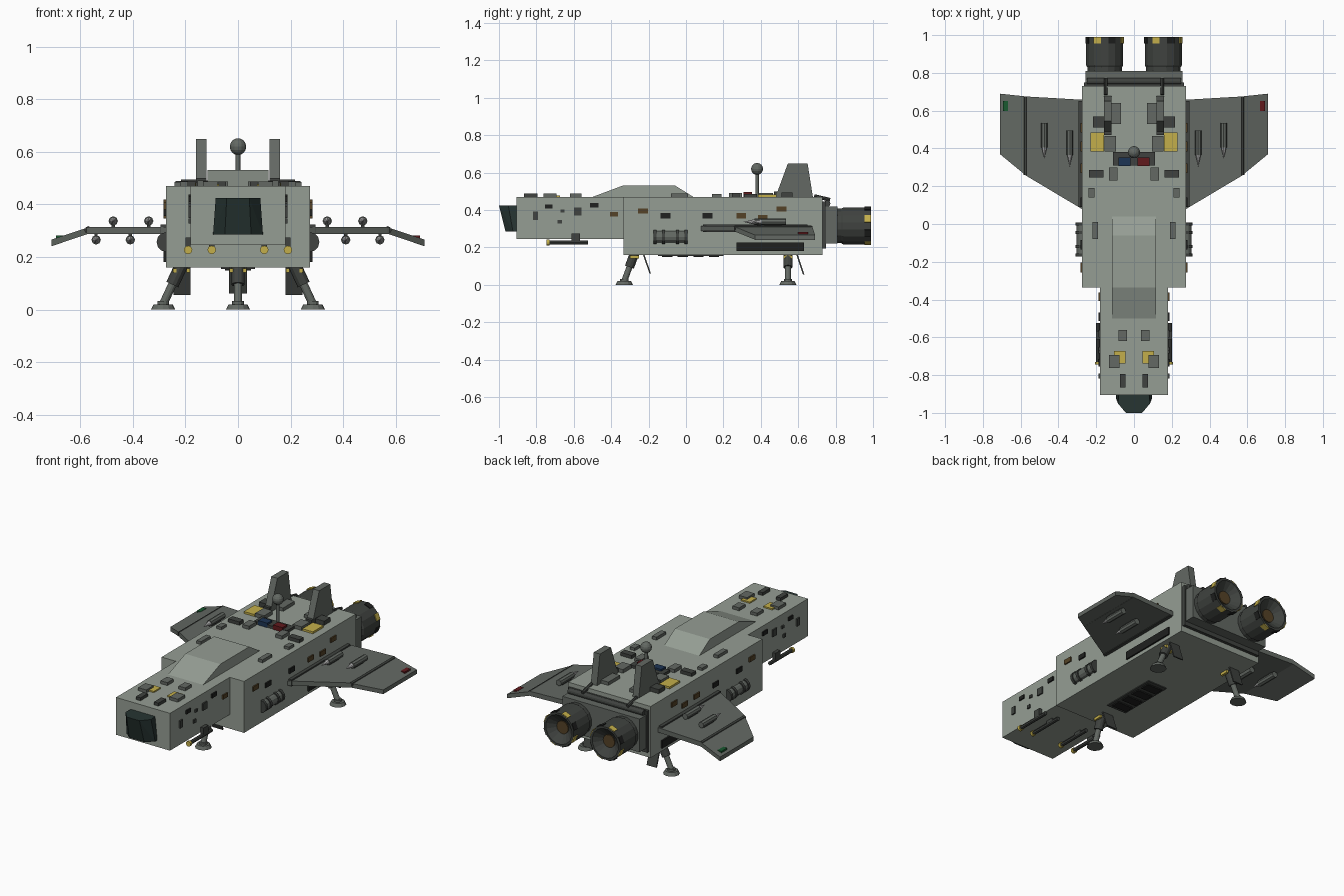
import bpy, bmesh, math
from mathutils import Vector, Matrix

if "Cube" in bpy.data.objects:
    bpy.data.objects.remove(bpy.data.objects["Cube"])

def material(name, r, g, b):
    m = bpy.data.materials.new(name)
    m.diffuse_color = (r, g, b, 1)
    m.use_nodes = True
    m.node_tree.nodes["Principled BSDF"].inputs["Base Color"].default_value = m.diffuse_color
    return m

HULL = material("hull", .30, .34, .295)
MID = material("mid_grey", .125, .14, .125)
DARK = material("dark_grey", .05, .055, .05)
BLACK = material("black", .014, .015, .014)
GLASS = material("glass", .02, .035, .032)
YELLOW = material("yellow", .55, .43, .07)
BROWN = material("brown", .09, .055, .02)
RED = material("red", .12, .01, .012)
GREEN = material("green", .01, .10, .03)
BLUE = material("blue", .012, .035, .09)
TIP = material("tip", .5, .5, .5)

def finish(name, bm, mat):
    bmesh.ops.recalc_face_normals(bm, faces=bm.faces)
    me = bpy.data.meshes.new(name)
    bm.to_mesh(me)
    bm.free()
    me.materials.append(mat)
    ob = bpy.data.objects.new(name, me)
    bpy.context.collection.objects.link(ob)
    return ob

def box(name, c, s, mat):
    bm = bmesh.new()
    bmesh.ops.create_cube(bm, size=1, matrix=Matrix.Translation(c) @ Matrix.Diagonal((*s, 1)))
    return finish(name, bm, mat)

def rod(name, a, b, r1, mat, r2=None, n=12):
    a, b = Vector(a), Vector(b)
    d = b - a
    bm = bmesh.new()
    m = Matrix.Translation((a + b) / 2) @ d.to_track_quat('Z', 'Y').to_matrix().to_4x4()
    bmesh.ops.create_cone(bm, cap_ends=True, segments=n, radius1=r1,
                          radius2=r1 if r2 is None else r2, depth=d.length, matrix=m)
    return finish(name, bm, mat)

def hull(name, pts, mat):
    bm = bmesh.new()
    for p in pts:
        bm.verts.new(p)
    bmesh.ops.convex_hull(bm, input=bm.verts)
    bmesh.ops.dissolve_limit(bm, angle_limit=.01, verts=bm.verts, edges=bm.edges)
    return finish(name, bm, mat)

def extrude_x(name, profile, x0, x1, mat, inset=0):
    return hull(name, [(x, y, z) for x in (x0, x1) for y, z in profile], mat)

# fuselage, nose and dorsal hump
box("main_body", (0, .1975, .315), (.55, 1.065, .31), HULL)
box("nose_body", (0, -.61, .3575), (.36, .59, .225), HULL)
extrude_x("dorsal_hump", [(-.5, .46), (-.5, .47), (-.335, .532), (-.06, .532), (.04, .47), (.04, .46)],
          -.117, .117, HULL)

# faceted cockpit glass
half = [(.08, -.9, .425), (.085, -.95, .425), (.043, -1, .425),
        (.095, -.9, .285), (.095, -.925, .285), (.05, -.965, .285)]
hull("cockpit_glass", [(s * x, y, z) for s in (1, -1) for x, y, z in half], GLASS)

# engine block and rear pipe
box("engine_mount", (0, .738, .32), (.53, .02, .25), DARK)
box("engine_block", (0, .775, .32), (.515, .07, .2), MID)
rod("rear_pipe", (-.25, .755, .435), (.25, .755, .435), .017, DARK)

def engine(s):
    n, x, z = 16, .155 * s, .315
    bm = bmesh.new()
    rings = []
    for r, y in ((.094, .8), (.094, .83), (.1, .84), (.1, .99), (.088, .99), (.038, .95)):
        rings.append([bm.verts.new((x + r * math.cos(2 * math.pi * (i + .5) / n), y,
                                    z + r * math.sin(2 * math.pi * (i + .5) / n))) for i in range(n)])
    for a, b in zip(rings, rings[1:]):
        for i in range(n):
            bm.faces.new((a[i], a[(i + 1) % n], b[(i + 1) % n], b[i]))
    bm.faces.new(rings[0])
    bm.faces.new(rings[-1])
    finish("engine", bm, DARK)
    rod("engine_glow", (x, .945, z), (x, .956, z), .038, BROWN, n=n)
    # hazard marks around the rim
    for i in range(0, n):
        if i % 2 == 0:
            a0, a1 = [2 * math.pi * (i + k) / n for k in (.5, 1.5)]
            hull("rim_mark", [(x + r * math.cos(a), y, z + r * math.sin(a))
                              for r in (.097, .105) for a in (a0, a1) for y in (.955, .989)],
                 YELLOW if i % 4 == 0 else BLACK)

def missile(s, x, y, z, wing_z):
    rod("missile", (s * x, y + .06, z), (s * x, y + .19, z), .018, MID, n=8)
    rod("missile_tip", (s * x, y + .06, z), (s * x, y, z), .014, TIP, 0, n=8)
    box("missile_pylon", (s * x, y + .12, (z + wing_z) / 2), (.012, .09, abs(z - wing_z)), DARK)

def leg(x, y, tx, ty):
    top, foot = Vector((tx, ty, .17)), Vector((x, y, .02))
    mid = top.lerp(foot, .5)
    rod("leg_upper", top, mid, .025, DARK)
    rod("leg_lower", mid, foot, .016, MID)
    rod("foot_pad", (x, y, 0), (x, y, .02), .046, MID, .036)
    rod("ankle", (x, y, .02), (x, y, .032), .022, MID)
    for k in (-1, 1):
        box("leg_clamp", (tx + k * .026, ty, .148), (.014, .05, .016), YELLOW)

# front landing leg and its door
leg(0, -.33, 0, -.275)
extrude_x("front_gear_door", [(-.23, .16), (-.222, .16), (-.187, .06), (-.195, .06)], -.035, .035, DARK)

for s in (-1, 1):
    engine(s)
    # wing with drooped tip
    root = [(.26, .07), (.26, .657), (.57, .675), (.57, .255)]
    hull("wing", [(s * x, y, z) for x, y in root for z in (.287, .315)], MID)
    tip = [(.57, .255, 0), (.57, .675, 0), (.71, .69, -.047), (.71, .37, -.047)]
    hull("wing_tip", [(s * x, y, z + d) for x, y, d in tip for z in (.288, .313)], MID)
    rod("wing_hinge", (s * .57, .26, .303), (s * .57, .672, .303), .014, DARK, n=8)
    box("wing_root_strip", (s * .28, .37, .303), (.03, .56, .04), DARK)
    box("tip_light", (s * .68, .625, .276), (.026, .055, .012), RED if s > 0 else GREEN)
    for x, y in ((.34, .305), (.475, .345)):
        missile(s, x, y, .337, .31)
    for x, y in ((.41, .325), (.54, .365)):
        missile(s, x, y, .265, .295)

    # tail fin
    extrude_x("tail_fin", [(.475, .46), (.545, .65), (.65, .65), (.68, .46)], s * .119, s * .16, MID)

    # rear leg and door
    leg(s * .285, .545, s * .215, .545)
    extrude_x("rear_gear_door", [(.59, .16), (.598, .16), (.633, .055), (.625, .055)],
              s * .18, s * .245, DARK)

    # nose guns: one under, one beside
    for x in (.1, .19):
        rod("gun_barrel", (s * x, -.735, .227), (s * x, -.525, .227), .011, DARK, n=8)
        rod("gun_muzzle", (s * x, -.745, .227), (s * x, -.73, .227), .016, YELLOW)
        box("gun_mount", (s * x, -.59, .25), (.02, .045, .05), DARK)

    # side tank with bands
    rod("side_tank", (s * .272, -.165, .257), (s * .272, 0, .257), .032, MID)
    for y in (-.165, -.12, -.045, 0):
        rod("tank_band", (s * .272, y - .008, .257), (s * .272, y + .008, .257), .038, DARK)
    box("side_vent", (s * .277, .45, .204), (.014, .36, .046), BLACK)

    # side windows and panels: y, z, width, height
    for y, z, w, h, m in ((-.735, .42, .04, .022, BLACK), (-.805, .37, .026, .045, DARK),
                          (-.66, .395, .02, .016, DARK), (-.675, .337, .022, .02, DARK),
                          (-.58, .392, .04, .042, DARK), (-.49, .425, .045, .024, BLACK),
                          (-.385, .378, .045, .025, BROWN)):
        box("nose_panel", (s * .181, y, z), (.014, w, h), m)
    for y, z, m in ((-.23, .395, BROWN), (-.11, .37, BLACK), (.115, .37, BLACK),
                    (.295, .37, BROWN), (.41, .36, BROWN), (.51, .405, BROWN)):
        box("side_window", (s * .276, y, z), (.014, .052, .028), m)

    # deck panels: x, y, size x, size y, height
    for x, y, w, d, h, m in ((.06, -.59, .045, .06, .018, MID), (.075, -.705, .06, .065, .008, YELLOW),
                             (.105, -.728, .055, .07, .018, MID), (.06, -.83, .03, .07, .018, DARK),
                             (.205, -.035, .03, .09, .018, MID), (.225, .165, .032, .05, .016, MID),
                             (.2, .265, .075, .04, .02, DARK), (.11, .265, .045, .07, .02, MID),
                             (.195, .435, .07, .1, .012, YELLOW), (.125, .425, .06, .08, .022, MID),
                             (.185, .54, .065, .06, .025, DARK), (.105, .585, .07, .11, .02, MID),
                             (.14, .51, .04, .08, .03, DARK)):
        box("deck_panel", (s * x, y, .465 + h / 2), (w, d, h + .01), m)
    box("deck_light", (s * .05, .33, .482), (.062, .046, .03), RED if s > 0 else BLUE)
    rod("deck_pipe", (s * .15, .685, .475), (s * .15, .77, .455), .01, DARK, n=8)

# antenna mast
box("antenna_base", (0, .345, .475), (.22, .07, .022), DARK)
rod("antenna_mast", (0, .38, .465), (0, .38, .6), .009, MID)
bm = bmesh.new()
bmesh.ops.create_uvsphere(bm, u_segments=14, v_segments=8, radius=.032,
                          matrix=Matrix.Translation((0, .38, .62)))
finish("antenna_ball", bm, MID)

# belly vents
box("belly_tray", (0, .025, .159), (.13, .35, .008), DARK)
for y in (-.1, -.017, .067, .15):
    box("belly_vent", (0, y, .155), (.1, .055, .014), BLACK)
